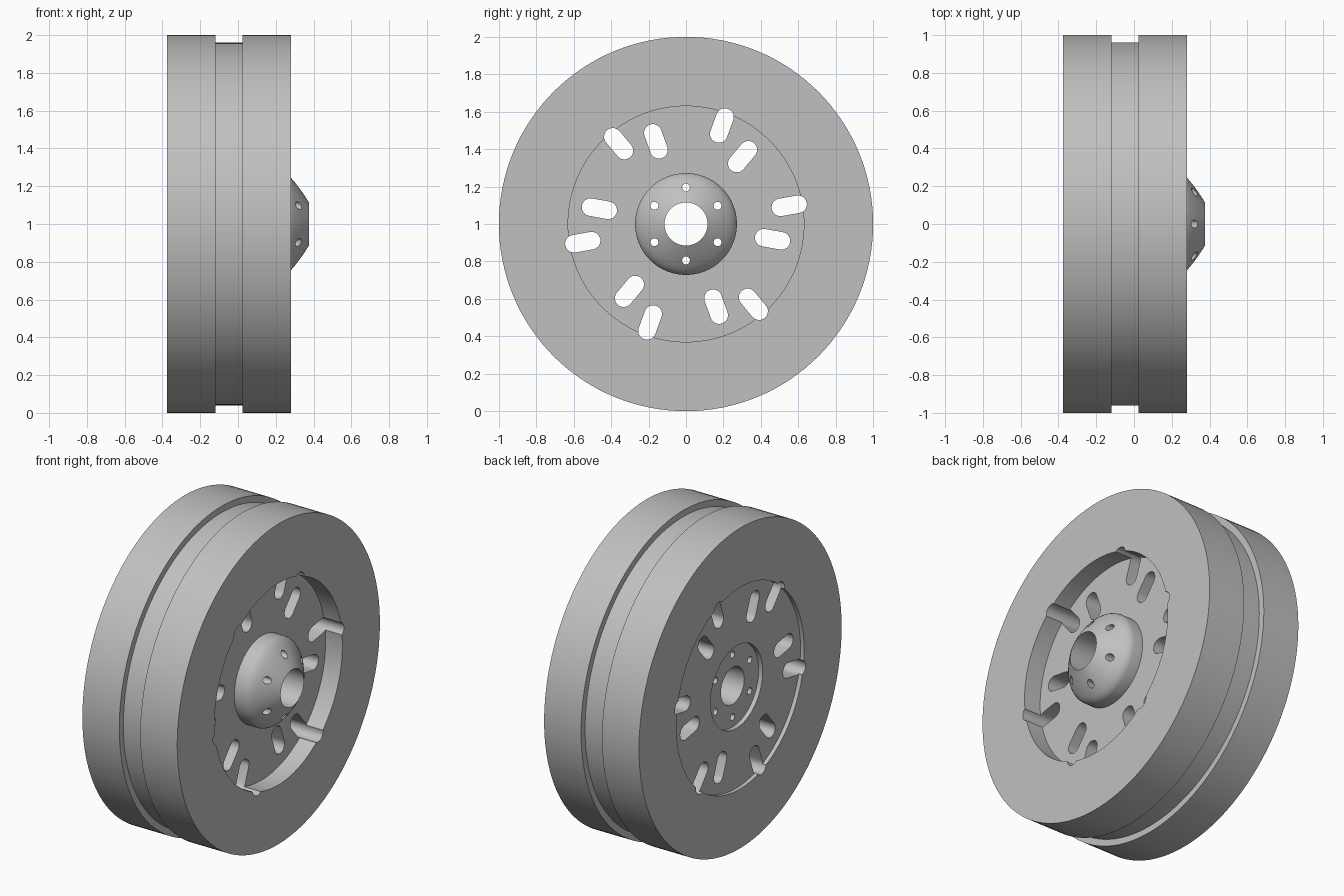
import bpy, bmesh
from math import sin, cos, pi, radians
from mathutils import Matrix

cube = bpy.data.objects.get("Cube")
if cube:
    bpy.data.objects.remove(cube)

metal = bpy.data.materials.new("plain grey metal")
GREY = (0.53, 0.53, 0.53, 1)
metal.diffuse_color = GREY
metal.use_nodes = True
metal.node_tree.nodes["Principled BSDF"].inputs["Base Color"].default_value = GREY

SEGS = 128


def finish(name, bm):
    """Store a bmesh as an object centred on the wheel axle."""
    bmesh.ops.recalc_face_normals(bm, faces=bm.faces)
    mesh = bpy.data.meshes.new(name)
    bm.to_mesh(mesh)
    bm.free()
    mesh.materials.append(metal)
    obj = bpy.data.objects.new(name, mesh)
    obj.location.z = 1
    bpy.context.collection.objects.link(obj)
    return obj


def lathe(name, profile):
    """Revolve a closed (x, radius) outline about the x axis."""
    bm = bmesh.new()
    rings = []
    for i in range(SEGS):
        a = 2 * pi * i / SEGS
        rings.append([bm.verts.new((x, r * cos(a), r * sin(a))) for x, r in profile])
    n = len(profile)
    for i, ring in enumerate(rings):
        nxt = rings[(i + 1) % SEGS]
        for j in range(n):
            k = (j + 1) % n
            bm.faces.new((ring[j], ring[k], nxt[k], nxt[j]))
    return finish(name, bm)


def slot_cutters(name, rows, width, length):
    """Radial rounded bars, six per (radius, first angle) row."""
    bm = bmesh.new()
    half = length / 2
    for radius, start in rows:
        for i in range(6):
            turn = Matrix.Rotation(radians(start + 60 * i), 4, 'X')
            outline = []
            for side in (1, -1):
                for j in range(13):
                    a = side * pi / 2 - pi / 2 + pi * (j / 12 - 0.5) + (pi / 2 - side * pi / 2) * 2
                    a = pi * (j / 12 - 0.5) + (0 if side == 1 else pi)
                    y = radius + side * half + width * cos(a)
                    outline.append(bm.verts.new(turn @ Matrix.Translation((-0.6, y, width * sin(a))).translation))
            face = bm.faces.new(outline)
            new = bmesh.ops.extrude_face_region(bm, geom=[face])["geom"]
            verts = [v for v in new if isinstance(v, bmesh.types.BMVert)]
            bmesh.ops.translate(bm, verts=verts, vec=(1.2, 0, 0))
    obj = finish(name, bm)
    obj.hide_render = True
    return obj


def cut(obj, cutter):
    mod = obj.modifiers.new("holes", 'BOOLEAN')
    mod.operation = 'DIFFERENCE'
    mod.solver = 'EXACT'
    mod.object = cutter
    bpy.context.view_layer.objects.active = obj
    bpy.ops.object.modifier_apply(modifier=mod.name)


BACK, FACE, TIP = -0.375, 0.28, 0.375
FLOOR, BACK_FLOOR, HUB_BACK = 0.165, -0.35, -0.322

# Outer rim with the belt groove
rim = lathe("rim", [(BACK, 0.63), (BACK, 1), (-0.12, 1), (-0.12, 0.96),
                    (0.025, 0.96), (0.025, 1), (FACE, 1), (FACE, 0.63)])

# Recessed web between rim and hub
web = lathe("web", [(BACK_FLOOR, 0.257), (BACK_FLOOR, 0.63), (FLOOR, 0.63), (FLOOR, 0.257)])

# Domed hub with the axle bore
hub = lathe("hub", [(HUB_BACK, 0.115), (HUB_BACK, 0.257), (FLOOR, 0.257), (FLOOR, 0.272),
                    (0.23, 0.272), (0.245, 0.269), (0.262, 0.26), (FACE, 0.245), (0.3, 0.222),
                    (0.325, 0.19), (0.35, 0.154), (TIP, 0.115)])

# Slots through web and rim edge, bolt holes through the hub
slots = slot_cutters("slot_cutter", [(0.56, 10), (0.47, -10)], 0.047, 0.096)
bolts = slot_cutters("bolt_cutter", [(0.195, 30)], 0.021, 0.0005)
cut(rim, slots)
cut(web, slots)
cut(hub, bolts)
for helper in (slots, bolts):
    bpy.data.objects.remove(helper)

# Smooth round surfaces, keep machined edges sharp
for obj in (rim, web, hub):
    bpy.ops.object.select_all(action='DESELECT')
    obj.select_set(True)
    bpy.context.view_layer.objects.active = obj
    bpy.ops.object.shade_smooth_by_angle(angle=radians(30))
